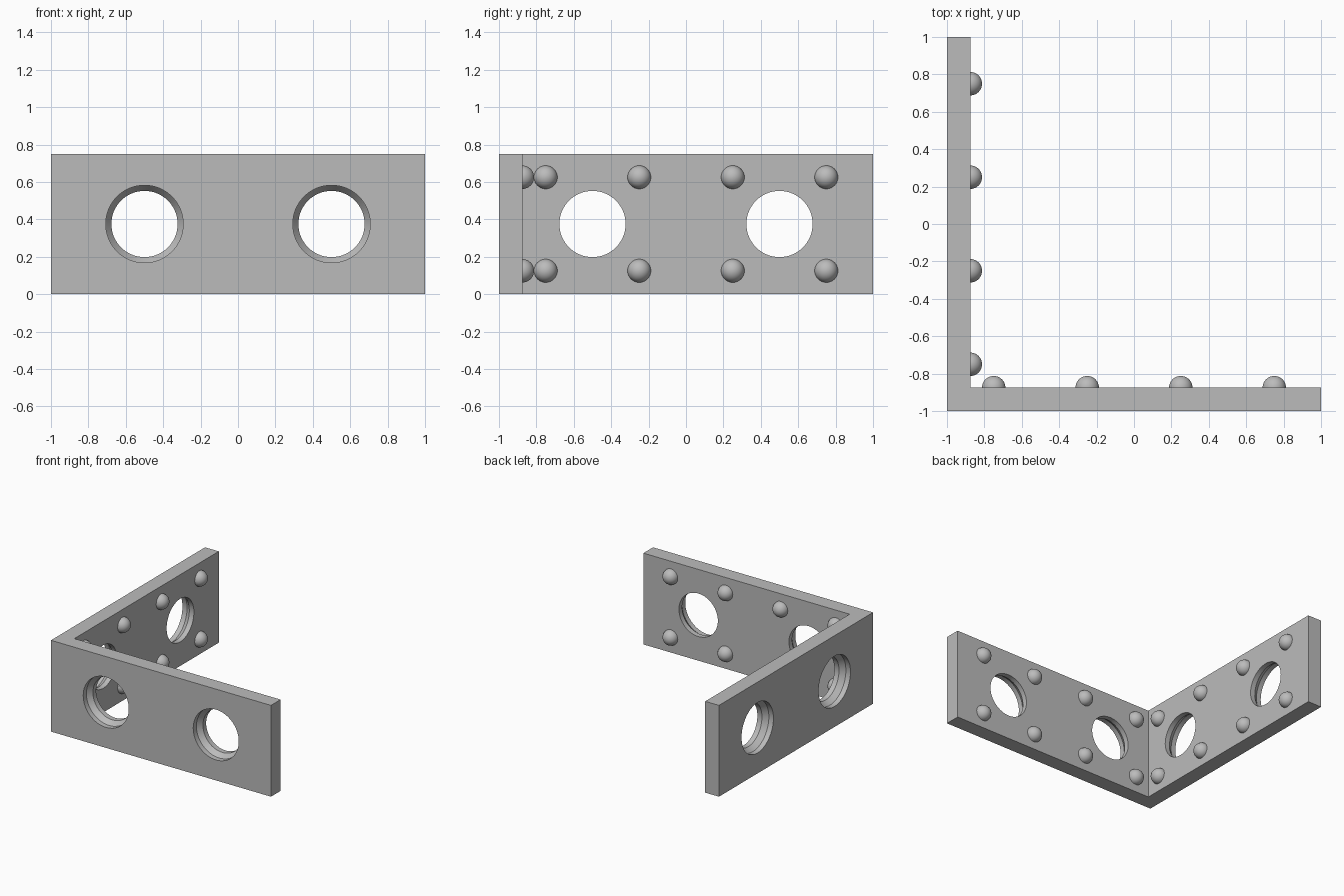
import bpy, bmesh, math
from mathutils import Matrix, Vector

cube = bpy.data.objects.get("Cube")
if cube:
    bpy.data.objects.remove(cube, do_unlink=True)

HEIGHT, THICK = 0.75, 0.125
INNER = -1 + THICK

grey = bpy.data.materials.new("light_grey")
grey.use_nodes = True
grey.diffuse_color = (0.5, 0.5, 0.5, 1)
grey.node_tree.nodes["Principled BSDF"].inputs["Base Color"].default_value = (0.5, 0.5, 0.5, 1)


def make_object(name, bm):
    bmesh.ops.recalc_face_normals(bm, faces=bm.faces)
    mesh = bpy.data.meshes.new(name)
    bm.to_mesh(mesh)
    bm.free()
    mesh.materials.append(grey)
    obj = bpy.data.objects.new(name, mesh)
    bpy.context.collection.objects.link(obj)
    return obj


def lathe(name, profile, matrix, sides):
    """Spin (radius, depth) points about the local z axis."""
    bm = bmesh.new()
    verts = [bm.verts.new((r, 0, d)) for r, d in profile]
    edges = [bm.edges.new(pair) for pair in zip(verts, verts[1:])]
    bmesh.ops.spin(bm, geom=verts + edges, axis=(0, 0, 1), cent=(0, 0, 0),
                   angle=math.tau, steps=sides, use_duplicate=False)
    bmesh.ops.remove_doubles(bm, verts=bm.verts, dist=1e-5)
    bmesh.ops.transform(bm, matrix=matrix, verts=bm.verts)
    return make_object(name, bm)


def smooth(obj):
    bpy.ops.object.select_all(action='DESELECT')
    obj.select_set(True)
    bpy.context.view_layer.objects.active = obj
    bpy.ops.object.shade_smooth_by_angle(angle=math.radians(25))


# Local z points from the outer face of each wall towards its inner face
def on_wall(wall, along, z, depth):
    if wall == "front":
        place, inward = Vector((along, depth, z)), Vector((0, 1, 0))
    else:
        place, inward = Vector((depth, along, z)), Vector((1, 0, 0))
    turn = inward.to_track_quat('Z', 'Y').to_matrix().to_4x4()
    return Matrix.Translation(place) @ turn


# Corner bracket: L-shaped plan raised to full height
bm = bmesh.new()
plan = [(-1, -1), (1, -1), (1, INNER), (INNER, INNER), (INNER, 1), (-1, 1)]
base = bm.faces.new([bm.verts.new((x, y, 0)) for x, y in plan])
raised = bmesh.ops.extrude_face_region(bm, geom=[base], use_keep_orig=True)["geom"]
bmesh.ops.translate(bm, vec=(0, 0, HEIGHT),
                    verts=[g for g in raised if isinstance(g, bmesh.types.BMVert)])
bracket = make_object("corner_bracket", bm)

# Stepped holes: wide recess outside, short cone, narrow bore inside
WIDE, BORE = 0.207, 0.177
hole = [(0, -0.05), (WIDE, -0.05), (WIDE, THICK / 3), (BORE, THICK * 2 / 3),
        (BORE, THICK + 0.05), (0, THICK + 0.05)]
for wall in ("front", "side"):
    for along in (-0.5, 0.5):
        cutter = lathe("hole_cutter", hole, on_wall(wall, along, HEIGHT / 2, -1), 64)
        cut = bracket.modifiers.new("hole", 'BOOLEAN')
        cut.operation, cut.solver, cut.object = 'DIFFERENCE', 'EXACT', cutter
        bpy.context.view_layer.objects.active = bracket
        bpy.ops.object.modifier_apply(modifier=cut.name)
        bpy.data.objects.remove(cutter, do_unlink=True)
smooth(bracket)

# Domed studs on the inner faces
R = 0.0625
dome = [(R * math.cos(a), R * math.sin(a))
        for a in (math.pi / 2 * i / 10 for i in range(11))]
for wall in ("front", "side"):
    for along in (-0.75, -0.25, 0.25, 0.75):
        for z in (0.125, 0.625):
            smooth(lathe(wall + "_wall_stud", dome, on_wall(wall, along, z, INNER), 32))
